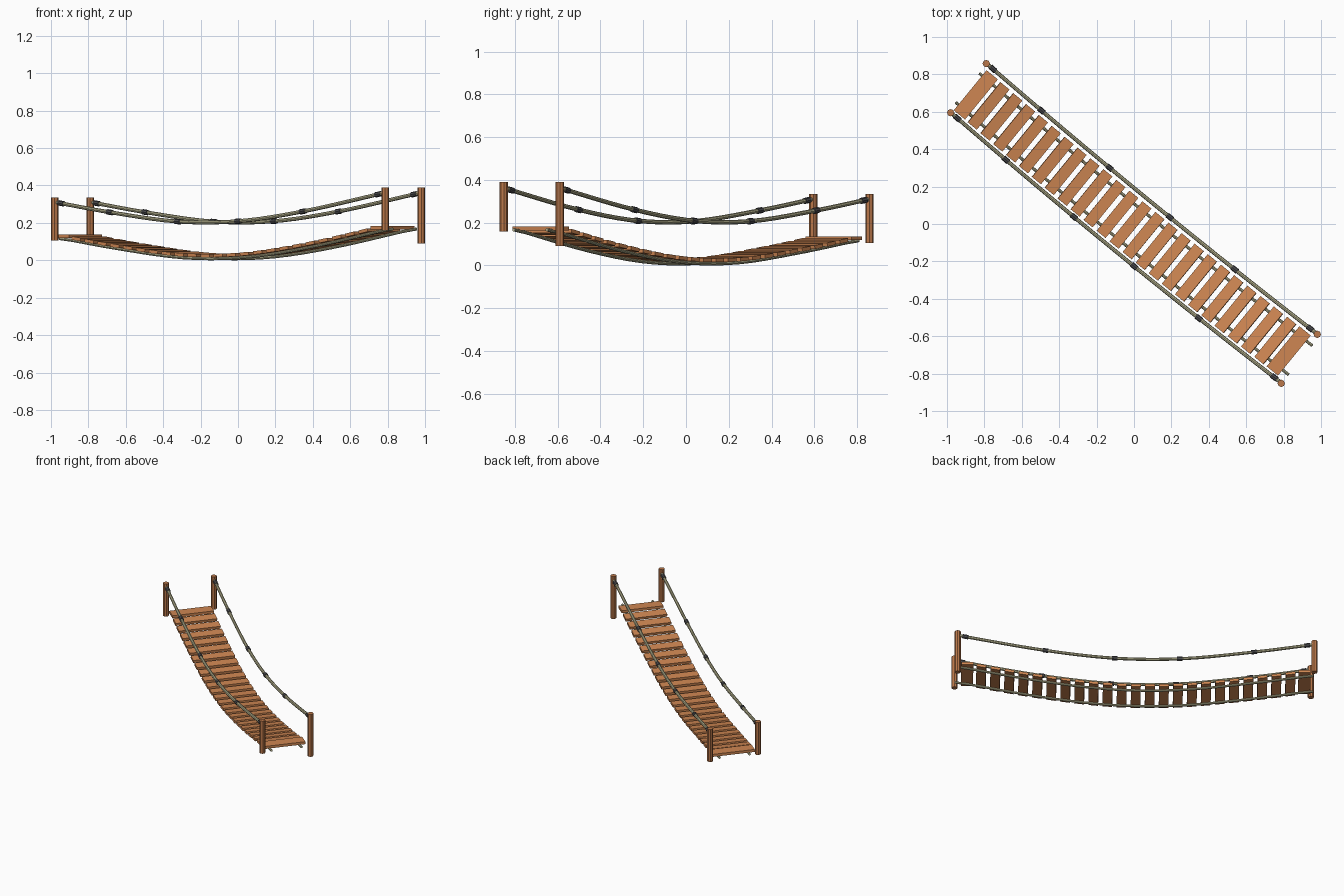
import bpy, math
from mathutils import Vector, Matrix

if "Cube" in bpy.data.objects:
    bpy.data.objects.remove(bpy.data.objects["Cube"])

U = Vector((0.774, -0.633, 0))      # along the bridge
V = Vector((0.633, 0.774, 0))       # across the bridge
Z = Vector((0, 0, 1))


def mat(name, c):
    m = bpy.data.materials.new(name)
    m.diffuse_color = (*c, 1)
    m.use_nodes = True
    m.node_tree.nodes["Principled BSDF"].inputs["Base Color"].default_value = m.diffuse_color
    return m


wood = mat("wood", (0.62, 0.24, 0.085))
post_wood = mat("post_wood", (0.50, 0.19, 0.07))
hemp = mat("rope", (0.46, 0.44, 0.27))
dark = mat("binding", (0.07, 0.07, 0.075))

# sag profile: distance along bridge, height above lowest point
PROF = [(-1.13, .107), (-.743, .053), (-.278, .004), (.136, .006), (.575, .058), (1.13, .158)]


def sag(s):
    """Smooth cubic through the sag profile."""
    i = max(0, min(len(PROF) - 2, sum(p[0] <= s for p in PROF) - 1))

    def slope(k):
        a, b = PROF[max(k - 1, 0)], PROF[min(k + 1, len(PROF) - 1)]
        return (b[1] - a[1]) / (b[0] - a[0])
    (x0, y0), (x1, y1) = PROF[i], PROF[i + 1]
    h = x1 - x0
    t = (s - x0) / h
    return ((2*t**3 - 3*t*t + 1)*y0 + (t**3 - 2*t*t + t)*h*slope(i)
            + (3*t*t - 2*t**3)*y1 + (t**3 - t*t)*h*slope(i + 1))


def at(s, v, z):
    v -= 0.016 * max(0, 1 - (s / 1.13)**2)   # slight sideways sway
    return U * s + V * v + Z * z


def prism(name, a, b, r, n, m):
    """Capped n-sided rod from a to b."""
    d = b - a
    bpy.ops.mesh.primitive_cylinder_add(vertices=n, radius=r, depth=d.length, location=(a + b) / 2)
    o = bpy.context.object
    o.rotation_euler = d.to_track_quat('Z', 'Y').to_euler()
    o.name = name
    o.data.materials.append(m)
    return o


def rope(name, pts, r):
    cu = bpy.data.curves.new(name, 'CURVE')
    cu.dimensions = '3D'
    cu.bevel_depth = r
    cu.bevel_resolution = 2
    cu.use_fill_caps = True
    sp = cu.splines.new('POLY')
    sp.points.add(len(pts) - 1)
    for p, q in zip(sp.points, pts):
        p.co = (*q, 1)
    cu.materials.append(hemp)
    o = bpy.data.objects.new(name, cu)
    bpy.context.collection.objects.link(o)
    bpy.ops.object.select_all(action='DESELECT')
    o.select_set(True)
    bpy.context.view_layer.objects.active = o
    bpy.ops.object.convert(target='MESH')
    bpy.ops.object.shade_smooth_by_angle()


# planks, with level wider boards at both ends
N = 25
for i in range(N):
    s = -1.092 + 2.162 * i / (N - 1)
    end = i in (0, N - 1)
    slope = 0 if end else (sag(s + .03) - sag(s - .03)) / .06
    x = (U + Z * slope).normalized()
    rot = Matrix((x, V, x.cross(V))).transposed().to_4x4()
    bpy.ops.mesh.primitive_cube_add(size=1)
    o = bpy.context.object
    o.name = "plank"
    size = (.078 if end else .062, .277, .018)
    o.matrix_world = Matrix.Translation(at(s, 0, sag(s) + .026)) @ rot @ Matrix.Diagonal((*size, 1))
    o.data.materials.append(wood)

# ropes carrying the planks
for v in (-.1, .1):
    ss = [-1.15 + 2.3 * k / 24 for k in range(25)]
    rope("deck_rope", [at(s, v, sag(max(-1.13, min(1.13, s))) + .009) for s in ss], .008)

# corner posts: x, y, bottom, top
for x, y, z0, z1 in [(-.79, .858, .105, .335), (-.98, .595, .105, .335),
                     (.98, -.59, .09, .39), (.787, -.852, .16, .39)]:
    prism("post", Vector((x, y, z0)), Vector((x, y, z1)), .0195, 8, post_wood)

# hand ropes with dark bindings
for v, s0, s1 in [(-.159, -1.13, 1.145), (.165, -1.15, 1.128)]:
    def hand(t):
        s = s0 + (s1 - s0) * t
        return at(s, v, sag(-1.13 + 2.26 * t) + .203)
    rope("hand_rope", [hand(k / 24) for k in range(25)], .0105)
    for t in (.018, .168, .377, .56, .755, .98):
        p, d = hand(t), (hand(t + .01) - hand(t - .01)).normalized() * .018
        prism("rope_binding", p - d, p + d, .0145, 8, dark)
